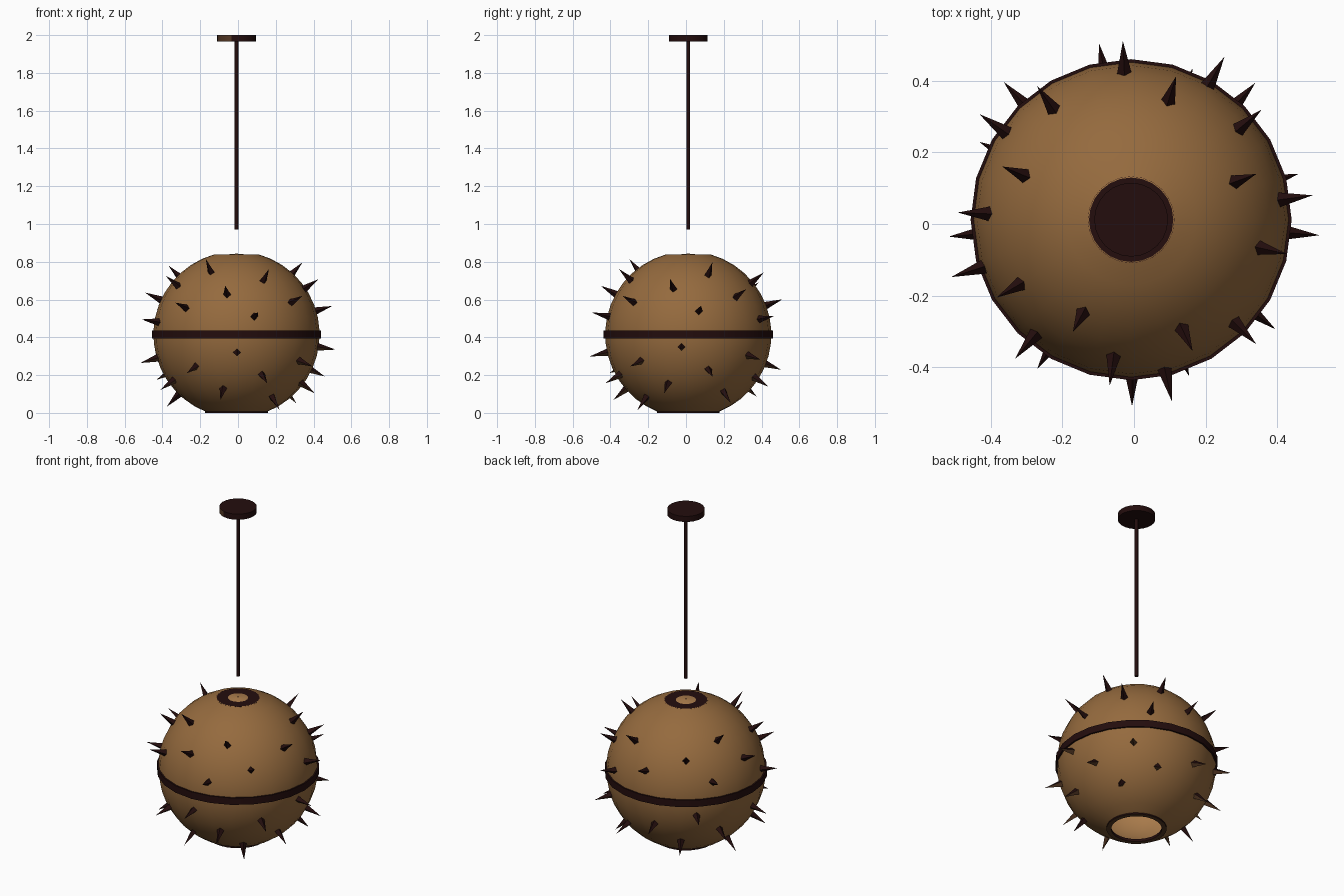
import bpy, bmesh, math
from mathutils import Vector

if "Cube" in bpy.data.objects:
    bpy.data.objects.remove(bpy.data.objects["Cube"])

CX, CY, CZ = -0.008, 0.012, 0.415   # globe centre
R = 0.44                            # globe radius


def material(name, color):
    m = bpy.data.materials.new(name)
    m.diffuse_color = (*color, 1)
    m.use_nodes = True
    m.node_tree.nodes["Principled BSDF"].inputs["Base Color"].default_value = m.diffuse_color
    return m


dark = material("dark_bronze", (0.017, 0.004, 0.004))
brown = material("warm_brown", (0.30, 0.145, 0.048))
light = material("light_brown_inside", (0.42, 0.21, 0.075))
worn = material("worn_bronze", (0.085, 0.038, 0.017))


def finish(name, bm, mats, smooth=False):
    me = bpy.data.meshes.new(name)
    bm.to_mesh(me)
    bm.free()
    ob = bpy.data.objects.new(name, me)
    bpy.context.collection.objects.link(ob)
    for m in mats:
        me.materials.append(m)
    if smooth:
        bpy.ops.object.select_all(action='DESELECT')
        ob.select_set(True)
        bpy.context.view_layer.objects.active = ob
        bpy.ops.object.shade_smooth_by_angle(angle=math.radians(35))
    return ob


def lathe(name, profile, mats, closed=True, segs=24, rule=None, flip=False):
    """Revolve (radius, z) points about the lamp axis."""
    bm = bmesh.new()
    rings = []
    for r, z in profile:
        if r == 0:
            rings.append([bm.verts.new((CX, CY, z))] * segs)
        else:
            rings.append([bm.verts.new((CX + r * math.cos(math.tau * i / segs),
                                        CY + r * math.sin(math.tau * i / segs), z))
                          for i in range(segs)])
    pairs = list(zip(rings, rings[1:]))
    if closed:
        pairs.append((rings[-1], rings[0]))
    for a, b in pairs:
        for i in range(segs):
            j = (i + 1) % segs
            vs = list(dict.fromkeys([a[i], a[j], b[j], b[i]]))
            if len(vs) > 2:
                bm.faces.new(vs)
    if closed:
        bmesh.ops.recalc_face_normals(bm, faces=bm.faces[:])
    elif flip:
        bmesh.ops.reverse_faces(bm, faces=bm.faces[:])
    bm.normal_update()
    if rule:
        for f in bm.faces:
            f.material_index = rule(f)
    return finish(name, bm, mats, True)


def disc(name, r, z0, z1, mats, **kw):
    return lathe(name, [(0, z0), (r, z0), (r, z1), (0, z1)], mats, closed=False, **kw)


def arc(radius, a0, a1, n=16):
    angles = [math.radians(a0 + (a1 - a0) * i / n) for i in range(n + 1)]
    return [(radius * math.sin(a), CZ + radius * math.cos(a)) for a in angles]


# globe: outer skin and lighter inner skin, open at the bottom
lathe("globe_shell", arc(R, 158.6, 15.5), [brown], closed=False)
lathe("globe_lining", arc(R - 0.012, 159.5, 0.5), [light], closed=False, flip=True)

# trim: equator band, top plate, rim round the lower opening
lathe("equator_band", [(0.43, CZ - 0.021), (0.448, CZ - 0.021),
                       (0.448, CZ + 0.021), (0.43, CZ + 0.021)], [dark])
disc("top_plate", 0.121, 0.825, 0.838, [dark])
lathe("bottom_rim", [(0.14, 0.0), (0.166, 0.0), (0.166, 0.016), (0.14, 0.016)],
      [dark, worn], rule=lambda f: int(f.normal.z < -0.5))

# hanging rod and ceiling canopy with a worn patch on its front left side
disc("hanging_rod", 0.01, 0.97, 1.97, [dark], segs=12)


def canopy_rule(f):
    a = math.degrees(math.atan2(f.normal.y, f.normal.x)) % 360
    return int(abs(f.normal.z) < 0.5 and 200 < a < 260)


disc("ceiling_canopy", 0.103, 1.966, 2.0, [dark, worn], rule=canopy_rule)

# spikes: four-sided cones on a golden-angle spiral, leaving poles and band free
bm = bmesh.new()
COUNT = 60
for k in range(COUNT):
    h = 1 - 2 * (k + 0.5) / COUNT
    if abs(h) > 0.77 or abs(h) < 0.13:
        continue
    a = k * math.pi * (3 - math.sqrt(5))
    s = math.sqrt(1 - h * h)
    d = Vector((s * math.cos(a), s * math.sin(a), h))
    side = Vector((-math.sin(a), math.cos(a), 0))
    up = d.cross(side)
    c = Vector((CX, CY, CZ))
    base = [bm.verts.new(c + d * 0.428 + (side * math.cos(t) + up * math.sin(t)) * 0.022)
            for t in (0, math.pi / 2, math.pi, 1.5 * math.pi)]
    tip = bm.verts.new(c + d * 0.533)
    bm.faces.new(base[::-1])
    for i in range(4):
        bm.faces.new((base[i], base[(i + 1) % 4], tip))
bmesh.ops.recalc_face_normals(bm, faces=bm.faces[:])
for f in bm.faces:
    f.material_index = int(f.normal.z < -0.6 and f.calc_center_median().z < CZ)
finish("spikes", bm, [dark, worn])
